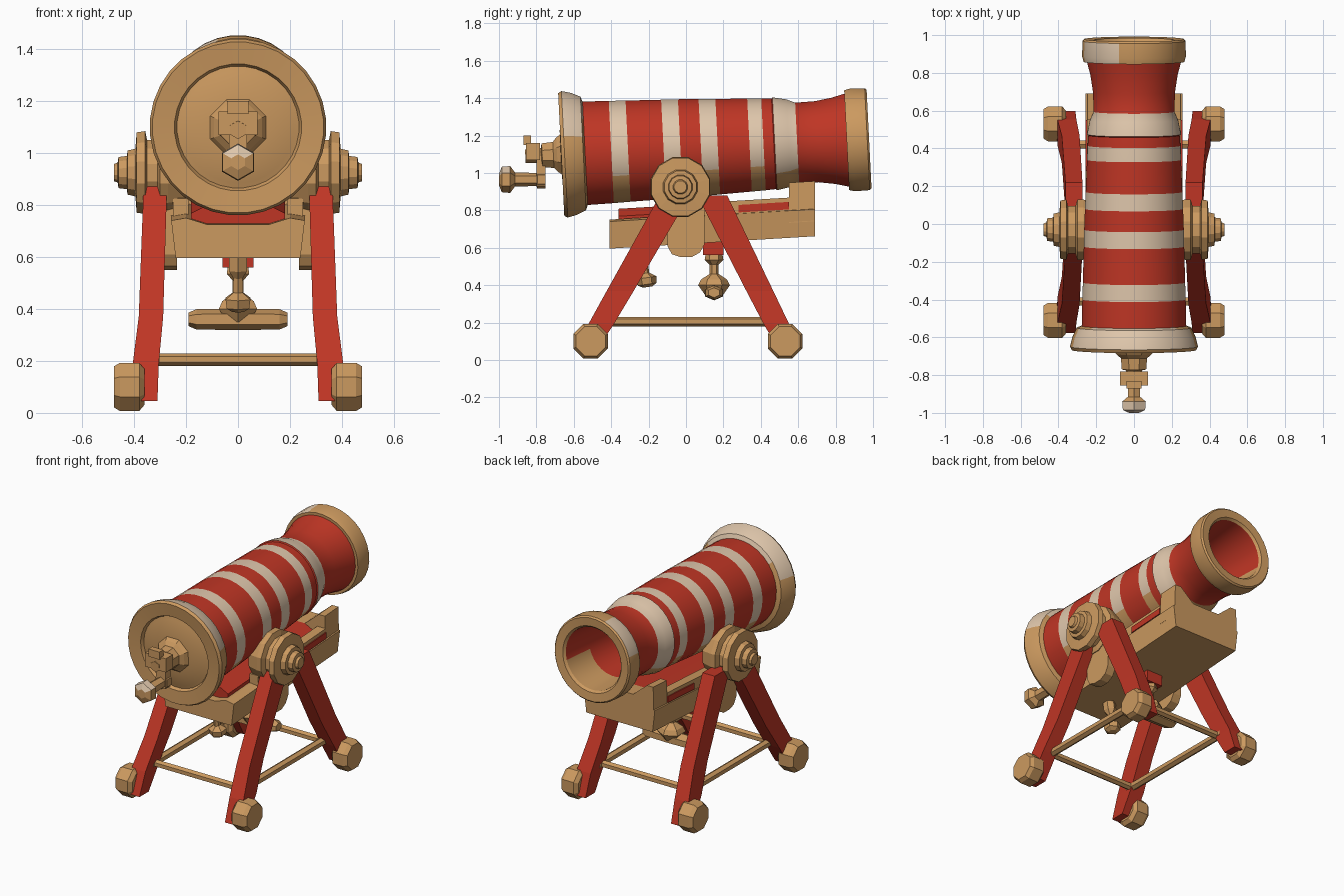
import bpy, bmesh, math
from mathutils import Vector

if "Cube" in bpy.data.objects:
    bpy.data.objects.remove(bpy.data.objects["Cube"])

MATS = {}
for n, c in {"red": (0.52, 0.036, 0.018), "wood": (0.60, 0.32, 0.115),
             "cream": (0.74, 0.57, 0.41)}.items():
    MATS[n] = bpy.data.materials.new(n + " paint")
    MATS[n].diffuse_color = (*c, 1)
NAMES = list(MATS)
S = 0.06  # slope of the cradle


def finish(name, bm, smooth=False):
    bmesh.ops.recalc_face_normals(bm, faces=bm.faces)
    me = bpy.data.meshes.new(name)
    bm.to_mesh(me)
    bm.free()
    for m in MATS.values():
        me.materials.append(m)
    ob = bpy.data.objects.new(name, me)
    bpy.context.collection.objects.link(ob)
    if smooth:
        bpy.ops.object.select_all(action='DESELECT')
        ob.select_set(True)
        bpy.context.view_layer.objects.active = ob
        bpy.ops.object.shade_smooth_by_angle(angle=math.radians(30))
    return ob


def loft(name, rings, cols, rule=None, smooth=False):
    """Skin matching rings of points and cap both ends."""
    bm = bmesh.new()
    vr = [[bm.verts.new(p) for p in r] for r in rings]
    keys = {}
    n = len(rings[0])
    for k in range(len(vr) - 1):
        for i in range(n):
            j = (i + 1) % n
            keys[bm.faces.new((vr[k][i], vr[k][j], vr[k + 1][j], vr[k + 1][i]))] = cols[k]
    keys[bm.faces.new(vr[0])] = cols[0]
    keys[bm.faces.new(vr[-1])] = cols[-1]
    bmesh.ops.recalc_face_normals(bm, faces=bm.faces)
    for f, key in keys.items():
        c = rule(key, f.normal, f.calc_center_median()) if rule else key
        f.material_index = NAMES.index(c)
    return finish(name, bm, smooth)


def lathe(name, origin, direction, prof, seg=8, col="wood", rule=None, smooth=False):
    """Revolve (distance, radius[, colour]) points about a direction."""
    o, d = Vector(origin), Vector(direction).normalized()
    q = d.to_track_quat('Z', 'Y')
    rings = []
    for p in prof:
        rings.append([o + d * p[0] + q @ Vector((p[1] * math.cos(a), p[1] * math.sin(a), 0))
                      for a in [2 * math.pi * (i + .5) / seg for i in range(seg)]])
    cols = [p[2] if len(p) > 2 else col for p in prof[:-1]]
    return loft(name, rings, cols, rule, smooth)


def prism_y(name, pts, y0, y1, col="wood", slope=S):
    return loft(name, [[(x, y, z + slope * y) for x, z in pts] for y in (y0, y1)], [col])


def box(name, x0, x1, y0, y1, z0, z1, col="wood", slope=0):
    return prism_y(name, [(x0, z0), (x1, z0), (x1, z1), (x0, z1)], y0, y1, col, slope)


def rod(name, a, b, r, seg=6, col="wood"):
    d = Vector(b) - Vector(a)
    return lathe(name, a, d, [(0, r), (d.length, r)], seg, col)


# Striped barrel: worn paint shows wood on the undersides
def barrel_rule(key, n, c):
    if key == "stripe":
        return "cream" if n.z > -0.55 else "wood"
    if key == "breech":
        return "cream" if n.z > 0.25 else "wood"
    if key == "muzzle":
        return "cream" if n.z > 0.3 and c.x < -0.07 else "wood"
    if key == "lip":
        return "wood" if n.z > 0.3 else "red"
    return key


barrel = [(-.665, .05, "wood"), (-.67, .13, "wood"), (-.645, .215, "wood"), (-.64, .235, "wood"),
          (-.66, .245, "wood"), (-.668, .33, "wood"), (-.65, .34, "breech"),
          (-.6, .328, "breech"), (-.55, .305, "breech"), (-.54, .278, "red"),
          (-.40, .275, "stripe"), (-.31, .272, "red"), (-.12, .267, "stripe"), (-.03, .265, "red"),
          (.08, .261, "stripe"), (.17, .257, "red"), (.34, .250, "stripe"), (.415, .247, "red"),
          (.47, .243, "red"), (.475, .250, "stripe"), (.55, .235, "stripe"), (.595, .215, "red"),
          (.70, .218, "red"), (.79, .232, "red"), (.86, .25, "wood"), (.86, .268, "muzzle"),
          (.89, .276, "muzzle"), (.97, .274, "wood"), (.98, .265, "wood"), (.975, .212, "wood"),
          (.96, .2, "lip"), (.74, .185, "red"), (.5, .17, "red"), (.5, .02, "red")]
O, D = (0, 0, 1.132), (0, 1, .05)
lathe("striped_barrel", O, D, barrel, 32, rule=barrel_rule, smooth=True)

# Breech boss and crank
lathe("breech_boss", O, D, [(-.775, .045), (-.77, .07), (-.71, .075), (-.69, .10), (-.65, .13)], 8)
lathe("crank_shaft", O, D, [(-.86, .035), (-.76, .04)], 6)
box("crank_block", -.075, .075, -.855, -.78, 1.07, 1.16)
box("crank_top_nut", -.04, .04, -.87, -.83, 1.15, 1.2)
box("crank_arm", -.035, .035, -.80, -.75, .93, 1.09)
lathe("crank_handle", (0, -1, .965), (0, 1, 0),
      [(0, .03), (.015, .068), (.06, .072), (.085, .038), (.2, .035), (.205, .048), (.25, .048)], 6,
      rule=lambda k, n, c: "cream" if c.y < -.93 and n.z > .2 else "wood")

# Cradle under the barrel
prism_y("cradle_bed", [(-.24, .62), (.24, .62), (.257, .765), (.2, .775), (.12, .75), (-.12, .75),
                       (-.2, .775), (-.257, .765)], -.41, .69)
prism_y("cradle_rear_rest", [(-.25, .70), (.25, .70), (.245, .915), (.2, .915), (.1, .83),
                             (-.1, .83), (-.2, .915), (-.245, .915)], .55, .69)
prism_y("cradle_red_saddle", [(-.18, .70), (.18, .70), (.18, .79), (.1, .83), (-.1, .83), (-.18, .79)],
        -.36, .56, "red")

for s, side in ((-1, "left"), (1, "right")):
    xs = sorted((s * .19, s * .25))
    box(side + "_cradle_rail", *xs, -.15, .55, .75, .835, "wood", S)
    box(side + "_red_rail_panel", *sorted((s * .249, s * .256)), .28, .55, .772, .812, "red", S)
    # Hanging strap with a rounded end
    strap = [(.10, .90), (-.10, .90), (-.10, .61), (-.075, .565), (-.03, .55), (.03, .55),
             (.075, .575), (.10, .62)]
    loft(side + "_strap", [[(s * x, y, z) for y, z in strap] for x in (.235, .295)], ["wood"])
    # Trunnion discs with hub and bolt
    lathe(side + "_trunnion", (0, -.03, .925), (s, 0, 0),
          [(.2, .15), (.27, .165), (.30, .165), (.31, .13), (.35, .13), (.357, .165), (.39, .16),
           (.395, .095), (.425, .088), (.428, .066), (.46, .062), (.463, .04), (.478, .034)], 12)
    # Splayed legs and block feet
    for f, yt, yb, yf in (("front", -.06, -.53, -.51), ("rear", .14, .55, .53)):
        rings = []
        for x, y, z, h, w in ((.36, yb, .045, .048, .05), (.355, yb * .84 + yt * .16, .19, .068, .05),
                              (.335, yb * .62 + yt * .38, .37, .072, .047), (.318, yt, .88, .08, .045)):
            rings.append([(s * (x - w), y - h, z), (s * (x + w), y - h, z),
                          (s * (x + w), y + h, z), (s * (x - w), y + h, z)])
        loft(f"{side}_{f}_leg", rings, ["red"] * 3)
        lathe(f"{side}_{f}_foot", (0, yf, .1), (s, 0, 0),
              [(.36, .075), (.38, .1), (.455, .1), (.478, .085)], 8)
    rod(side + "_side_brace", (s * .325, -.44, .205), (s * .325, .46, .205), .026)

# Cross braces between the legs
for f, y in (("front", -.41), ("rear", .42)):
    rod(f + "_cross_brace", (-.335, y, .205), (.335, y, .205), .024)

# Elevating screw with a wide grip bar
box("screw_socket", -.06, .06, .09, .2, .56, .66, "red")
lathe("elevating_screw", (0, .15, .35), (0, 0, 1),
      [(0, .05), (.05, .085), (.08, .07), (.11, .024), (.16, .024), (.185, .05), (.215, .045),
       (.23, .03), (.3, .03)], 6)
loft("screw_grip_bar", [[(x, .15 + h * math.cos(a), .36 + .75 * h * math.sin(a))
                         for a in [math.pi * (i + .5) / 3 for i in range(6)]]
                        for x, h in ((-.19, .035), (-.16, .052), (0, .055), (.16, .052), (.19, .035))],
     ["wood"] * 4)

# Small locking knob under the front of the cradle
lathe("locking_knob", (0, -.205, .39), (0, -.15, 1),
      [(0, .025), (.015, .05), (.05, .055), (.075, .02), (.13, .02), (.16, .04), (.24, .04)], 6)

for m in bpy.data.materials:
    if m.users and not m.is_grease_pencil:
        m.use_nodes = True
        m.node_tree.nodes["Principled BSDF"].inputs["Base Color"].default_value = m.diffuse_color
